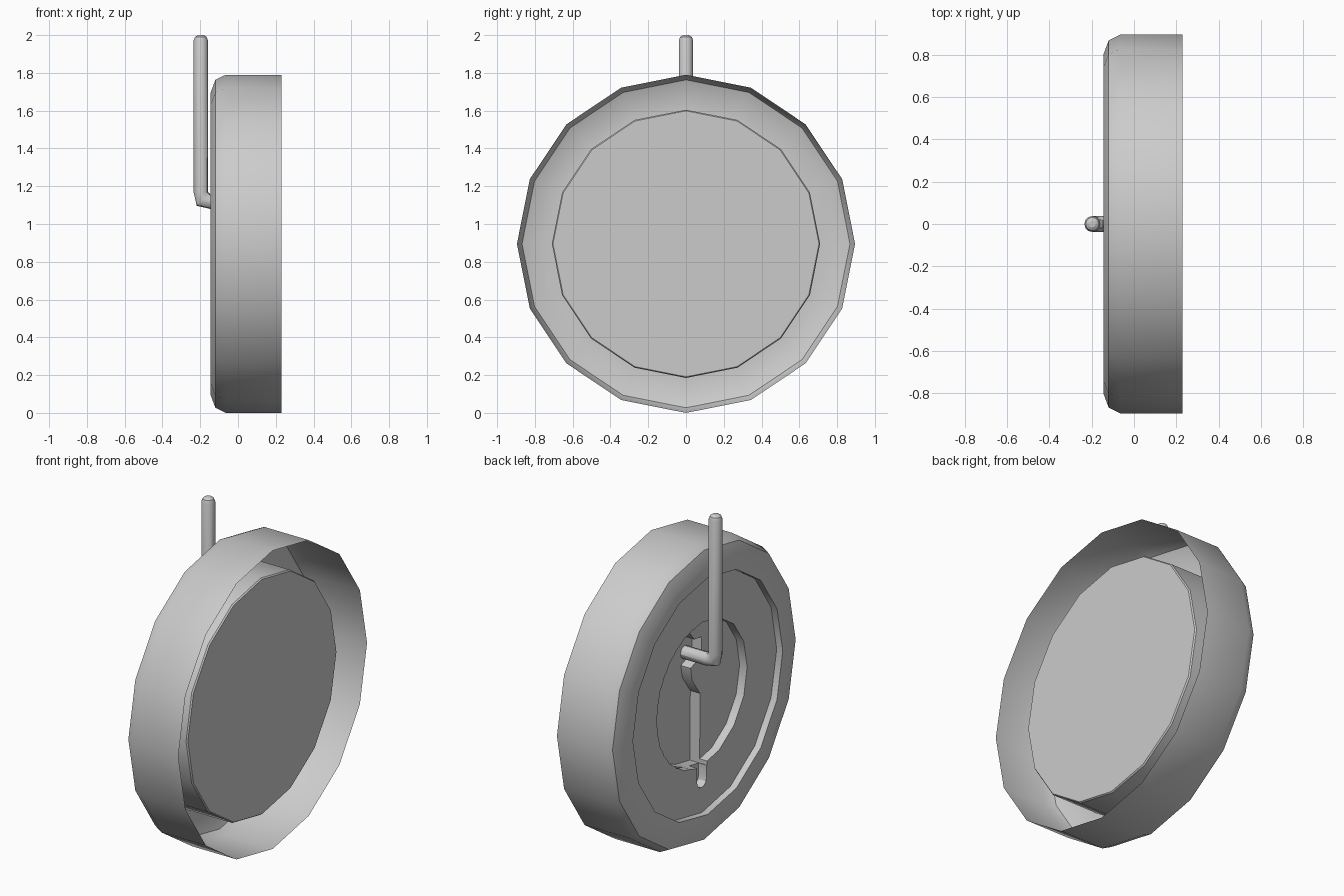
import bpy, bmesh, math
from mathutils import Vector

if "Cube" in bpy.data.objects:
    bpy.data.objects.remove(bpy.data.objects["Cube"])

CZ = 0.895   # height of the drum axis (axis runs along x)
SIDES = 16


def make_object(name, bm):
    bmesh.ops.recalc_face_normals(bm, faces=bm.faces)
    me = bpy.data.meshes.new(name)
    bm.to_mesh(me)
    bm.free()
    ob = bpy.data.objects.new(name, me)
    bpy.context.collection.objects.link(ob)
    return ob


def smooth(ob):
    bpy.ops.object.select_all(action='DESELECT')
    ob.select_set(True)
    bpy.context.view_layer.objects.active = ob
    bpy.ops.object.shade_smooth_by_angle(angle=math.radians(30))


def loft(bm, rings, cap_start=False, cap_end=False):
    loops = [[bm.verts.new(p) for p in ring] for ring in rings]
    for a, b in zip(loops, loops[1:]):
        for i in range(len(a)):
            j = (i + 1) % len(a)
            bm.faces.new((a[i], a[j], b[j], b[i]))
    if cap_start:
        bm.faces.new(loops[0][::-1])
    if cap_end:
        bm.faces.new(loops[-1])


def circle(x, r, n=SIDES):
    return [(x, r * math.sin(2 * math.pi * k / n), CZ + r * math.cos(2 * math.pi * k / n))
            for k in range(n)]


def lathe(name, profile, closed=False):
    bm = bmesh.new()
    loft(bm, [circle(x, r) for x, r in profile], closed, closed)
    return make_object(name, bm)


def prism(name, outline, x0, x1):
    bm = bmesh.new()
    loft(bm, [[(x, y, z) for y, z in outline] for x in (x0, x1)], True, True)
    return make_object(name, bm)


# Thin outer drum, open on +x, with a chamfered back and a stepped lip
drum = lathe("drum_shell", [(0.23, 0.895), (-0.065, 0.895), (-0.12, 0.868),
                            (-0.145, 0.80), (-0.145, 0.71), (-0.104, 0.71)])
# Keep normals pointing outward from the drum
for f in drum.data.polygons:
    side = Vector((0, f.center.y, f.center.z - CZ))
    if f.index < SIDES and f.normal.dot(side) < 0:
        drum.data.flip_normals()
        break

# Solid inner plug
plug = lathe("inner_plug", [(-0.105, 0.71), (0.152, 0.71), (0.16, 0.704)], True)

# Cutters: round recess, deeper half pocket, rounded bottom notch
recess = [(y, z) for _, y, z in circle(0, 0.43)]
pocket = [(-0.05, 0.45), (-0.055, 0.865), (0.02, 0.97), (0.035, 1.05),
          (-0.02, 1.07), (-0.07, 1.08), (-0.07, 1.2), (0.0, 1.21)]
pocket += [(0.428 * math.sin(a), CZ + 0.428 * math.cos(a))
           for a in [math.pi * (k + 0.5) / 8 for k in range(8)]]
notch = [(0.045, 0.50), (-0.045, 0.50)]
notch += [(-0.045 * math.cos(math.pi * k / 6), 0.38 - 0.045 * math.sin(math.pi * k / 6))
          for k in range(7)]
for name, outline, depth in (("recess_cutter", recess, -0.055),
                             ("pocket_cutter", pocket, 0.01),
                             ("notch_cutter", notch, -0.052)):
    cutter = prism(name, outline, -0.3, depth)
    mod = plug.modifiers.new(name, 'BOOLEAN')
    mod.operation = 'DIFFERENCE'
    mod.solver = 'EXACT'
    mod.object = cutter
    bpy.context.view_layer.objects.active = plug
    bpy.ops.object.modifier_apply(modifier=name)
    bpy.data.objects.remove(cutter)

# Bent rod: comes out of the pocket, then turns straight up
R, RX, RZ = 0.038, -0.197, 1.118
path = [(0.012, RZ, 0, R), (RX + 0.05, RZ, 0, R), (RX + 0.012, RZ + 0.012, 45, R),
        (RX, RZ + 0.05, 90, R), (RX, 1.972, 90, R),
        (RX, 1.990, 90, 0.031), (RX, 2.0, 90, 0.016)]
# Rounded outer corner of the elbow comes from the widened middle ring
rings = []
for x, z, deg, r in path:
    a = math.radians(deg)
    stretch = 1.25 if deg == 45 else 1.0
    rings.append([(x + r * stretch * math.cos(t) * math.sin(a),
                   r * math.sin(t),
                   z + r * stretch * math.cos(t) * math.cos(a))
                  for t in [2 * math.pi * k / 12 for k in range(12)]])
bm = bmesh.new()
loft(bm, rings, True, True)
rod = make_object("bent_rod", bm)

for ob in (drum, plug, rod):
    smooth(ob)
